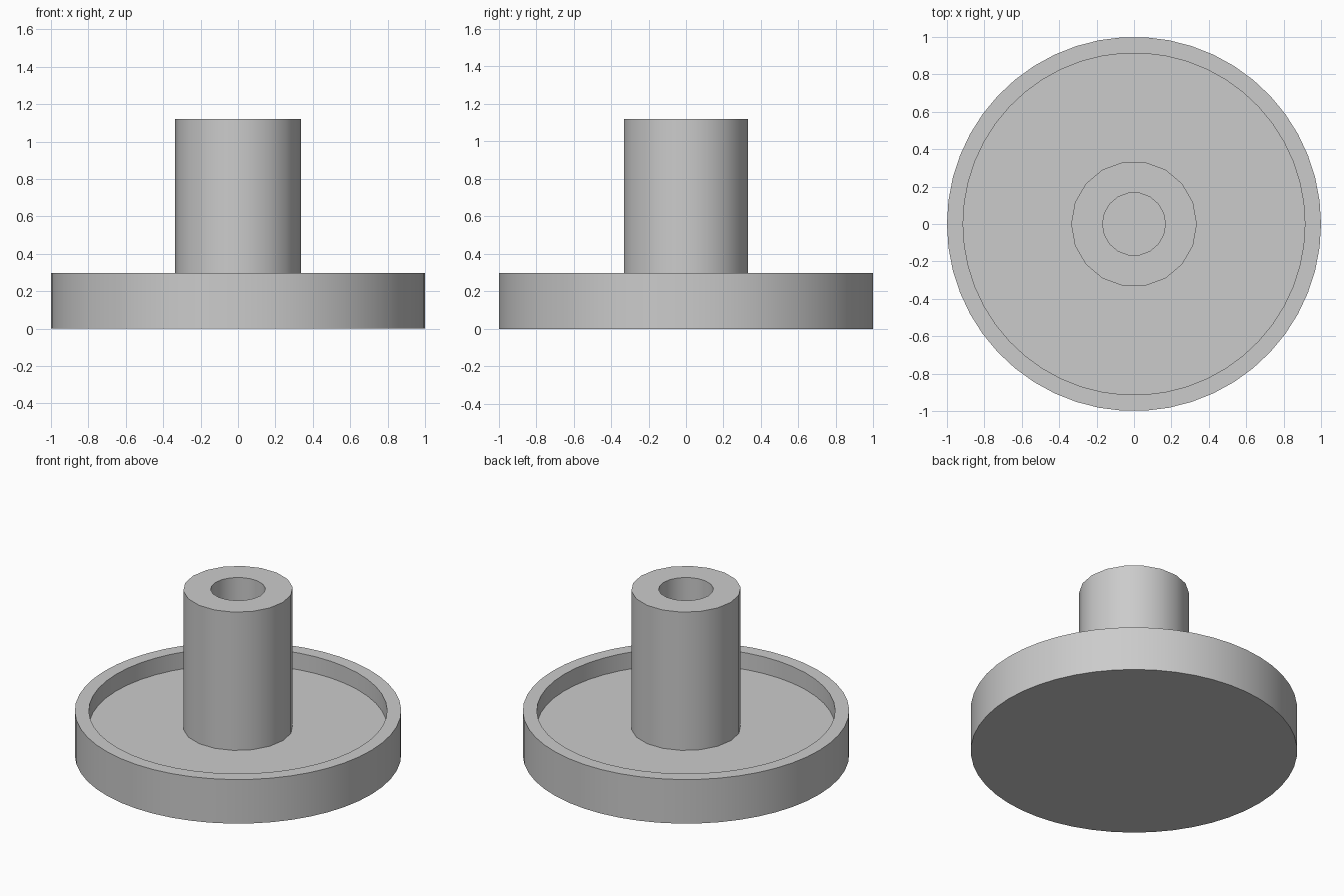
import bpy, bmesh
from math import cos, sin, tau, radians

cube = bpy.data.objects.get("Cube")
if cube:
    bpy.data.objects.remove(cube, do_unlink=True)

# One plain grey
grey = bpy.data.materials.new("plain_grey")
grey.use_nodes = True
colour = (0.6, 0.6, 0.6, 1)
grey.diffuse_color = colour
grey.node_tree.nodes["Principled BSDF"].inputs["Base Color"].default_value = colour


def lathe(name, profile, sides):
    """Revolve (radius, height) points about z; ends on the axis become caps."""
    bm = bmesh.new()
    rings = []
    for r, z in profile:
        if r == 0:
            rings.append([])
        else:
            rings.append([bm.verts.new((r * cos(tau * i / sides), r * sin(tau * i / sides), z))
                          for i in range(sides)])
    for a, b in zip(rings, rings[1:]):
        if not a or not b:
            bm.faces.new(a or b)
            continue
        for i in range(sides):
            j = (i + 1) % sides
            bm.faces.new((a[i], a[j], b[j], b[i]))
    bmesh.ops.recalc_face_normals(bm, faces=bm.faces)
    mesh = bpy.data.meshes.new(name)
    bm.to_mesh(mesh)
    bm.free()
    mesh.materials.append(grey)
    obj = bpy.data.objects.new(name, mesh)
    bpy.context.collection.objects.link(obj)
    bpy.ops.object.select_all(action='DESELECT')
    obj.select_set(True)
    bpy.context.view_layer.objects.active = obj
    bpy.ops.object.shade_smooth_by_angle(angle=radians(30))
    return obj


floor, rim_top, post_top = 0.185, 0.298, 1.12
wall_in, post_r, hole_r = 0.914, 0.336, 0.168

# Shallow round dish with a raised rim
lathe("dish_base", [(0, 0), (1, 0), (1, rim_top), (wall_in, rim_top),
                    (wall_in, floor), (0, floor)], 50)

# Central post with a bore running down to the dish floor
lathe("hollow_post", [(post_r, floor), (post_r, post_top), (hole_r, post_top),
                      (hole_r, floor + 0.002), (0, floor + 0.002)], 18)
